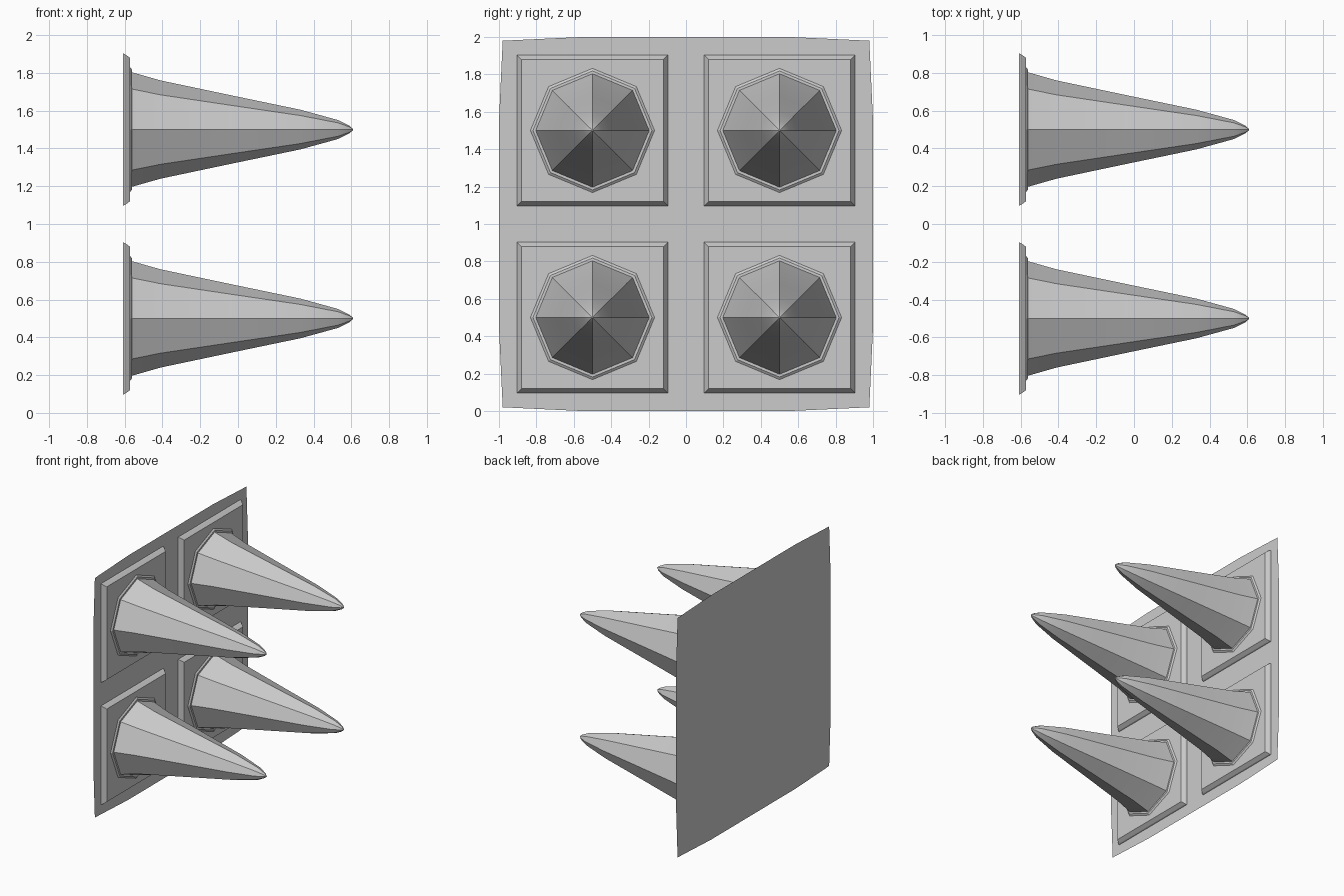
import bpy, bmesh
from math import sin, cos, pi

cube = bpy.data.objects.get("Cube")
if cube:
    bpy.data.objects.remove(cube)

GREY = (0.6, 0.6, 0.6)
grey = bpy.data.materials.new("plain grey")
grey.use_nodes = True
grey.diffuse_color = (*GREY, 1)
grey.node_tree.nodes["Principled BSDF"].inputs["Base Color"].default_value = (*GREY, 1)

BACK = -0.61   # x of the wall sheet


def finish(name, bm, smooth=False):
    mesh = bpy.data.meshes.new(name)
    bm.to_mesh(mesh)
    bm.free()
    mesh.materials.append(grey)
    obj = bpy.data.objects.new(name, mesh)
    bpy.context.collection.objects.link(obj)
    if smooth:
        bpy.ops.object.select_all(action="DESELECT")
        obj.select_set(True)
        bpy.context.view_layer.objects.active = obj
        bpy.ops.object.shade_smooth_by_angle(angle=pi / 6)
    return obj


def loft(name, profile, sides, turn, centre, smooth=False):
    """Stack regular polygons of (x, radius) along x and close both ends."""
    bm = bmesh.new()
    cy, cz = centre
    rings = []
    for x, r in profile:
        angles = [turn + 2 * pi * i / sides for i in range(sides)]
        rings.append([bm.verts.new((x, cy + r * cos(a), cz + r * sin(a))) for a in angles])
    for low, high in zip(rings, rings[1:]):
        for i in range(sides):
            j = (i + 1) % sides
            bm.faces.new((low[i], low[j], high[j], high[i]))
    bm.faces.new(rings[0])
    bm.faces.new(rings[-1])
    bmesh.ops.recalc_face_normals(bm, faces=bm.faces)
    return finish(name, bm, smooth)


# Thin wall sheet with slightly bowed edges
bm = bmesh.new()
quarter = [(1, 0.55), (0.98, 0.98), (0.55, 1)]
outline = []
for sy, sz in ((1, 1), (-1, 1), (-1, -1), (1, -1)):
    corner = [(sy * y, sz * z) for y, z in quarter]
    outline += corner if sy * sz > 0 else corner[::-1]
bm.faces.new([bm.verts.new((BACK, y, 1 + z)) for y, z in outline])
finish("wall_sheet", bm)

# Bevelled square base, low collar and eight-sided spike, four times
ROOT2 = 2 ** 0.5
base_profile = [(BACK, 0.403 * ROOT2), (-0.6, 0.4 * ROOT2), (-0.572, 0.38 * ROOT2)]
collar_profile = [(-0.58, 0.34), (-0.572, 0.332), (-0.562, 0.318)]
spike_profile = [(-0.575, 0.307), (-0.41, 0.26), (-0.04, 0.182), (0.33, 0.105),
                 (0.53, 0.05), (0.59, 0.02), (0.608, 0.004)]

for row, z in (("lower", 0.5), ("upper", 1.5)):
    for side, y in (("front", -0.5), ("back", 0.5)):
        tag = f"{row}_{side}"
        loft(f"{tag}_base", base_profile, 4, pi / 4, (y, z))
        loft(f"{tag}_collar", collar_profile, 8, 0, (y, z))
        loft(f"{tag}_spike", spike_profile, 8, 0, (y, z), smooth=True)
